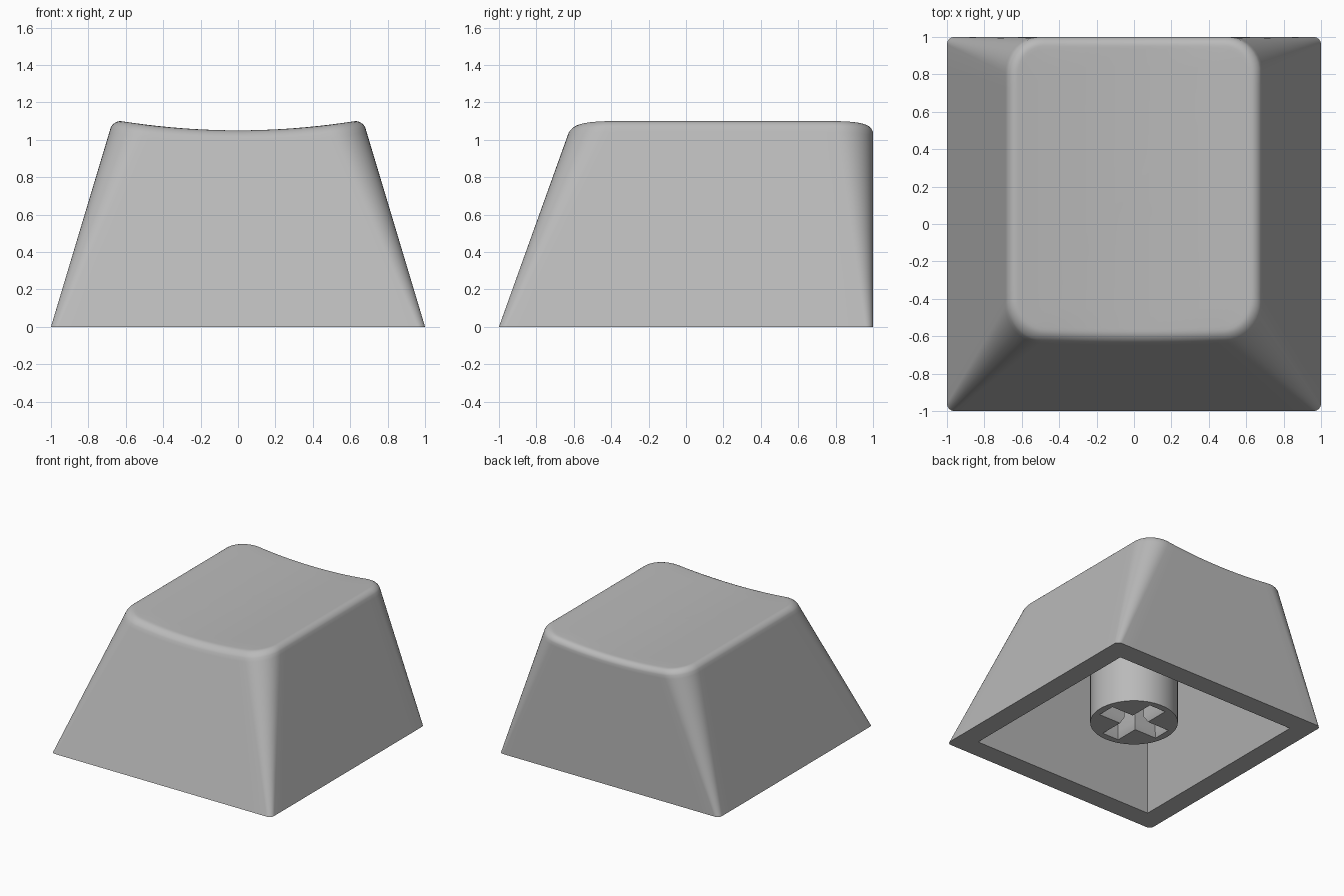
import bpy, bmesh
from math import sin, cos, pi, radians
from mathutils import Vector

if "Cube" in bpy.data.objects:
    bpy.data.objects.remove(bpy.data.objects["Cube"])

TOP_Z, FILLET = 1.1, 0.05


def dish(x):
    """Height of the scooped top, a shallow trough running along y."""
    return 1.05 + x * x / 7.9


def outline(hx, y0, y1, r, arc=10, side=16):
    """Rounded rectangle with a fixed point count, counter-clockwise."""
    corners = [(hx - r, y0 + r, -pi / 2), (hx - r, y1 - r, 0),
               (-hx + r, y1 - r, pi / 2), (-hx + r, y0 + r, pi)]
    arcs = [[Vector((cx + r * cos(a + i * pi / 2 / arc),
                     cy + r * sin(a + i * pi / 2 / arc))) for i in range(arc + 1)]
            for cx, cy, a in corners]
    pts = []
    for k in range(4):
        start, end = arcs[k][-1], arcs[(k + 1) % 4][0]
        pts += arcs[k] + [start.lerp(end, j / side) for j in range(1, side)]
    return pts


def outer_ring(inset, drop, f=1.0):
    """Ring on the tapered outside; f is the fraction of the full height."""
    low = outline(1 - inset, -1 + inset, 1 - inset, max(0.04 - inset, 0.0))
    high = outline(0.67 - inset, -0.605 + inset, 1 - inset, 0.2 - inset)
    ring = []
    for a, b in zip(low, high):
        z = (dish(b.x) - drop) * f
        p = a.lerp(b, z / TOP_Z)
        ring.append((p.x, p.y, z))
    return ring


def flat_ring(hx, y0, y1, z):
    return [(p.x, p.y, z) for p in outline(hx, y0, y1, 0)]


def finish(name, bm):
    bmesh.ops.remove_doubles(bm, verts=bm.verts, dist=1e-5)
    bmesh.ops.recalc_face_normals(bm, faces=bm.faces)
    mesh = bpy.data.meshes.new(name)
    bm.to_mesh(mesh)
    bm.free()
    ob = bpy.data.objects.new(name, mesh)
    bpy.context.collection.objects.link(ob)
    return ob


def activate(ob):
    bpy.ops.object.select_all(action='DESELECT')
    ob.select_set(True)
    bpy.context.view_layer.objects.active = ob


# Hollow cap: ceiling, inner walls, rim, outer walls, rounded edge, dished top
rings = [[(0, 0.17, 0.92)] * len(outline(1, -1, 1, 0)),
         flat_ring(0.555, -0.51, 0.833, 0.92),
         flat_ring(0.833, -0.833, 0.833, 0)]
rings += [outer_ring(0, FILLET, f) for f in (0, 0.25, 0.5, 0.75, 0.985)]
a0 = radians(12)
for i in range(7):
    a = a0 + (pi / 2 - a0) * i / 6
    rings.append(outer_ring(FILLET * (cos(a0) - cos(a)), FILLET * (1 - sin(a))))
edge = rings[-1]
for s in (0.98, 0.85, 0.7, 0.55, 0.4, 0.25, 0.12, 0):
    rings.append([(x * s, 0.2 + (y - 0.2) * s, dish(x * s)) for x, y, z in edge])

bm = bmesh.new()
loops = [[bm.verts.new(p) for p in ring] for ring in rings]
for lo, hi in zip(loops, loops[1:]):
    for i in range(len(lo)):
        j = (i + 1) % len(lo)
        bm.faces.new((lo[i], lo[j], hi[j], hi[i]))
cap = finish("cap_shell", bm)

# Round stem under the ceiling
bm = bmesh.new()
bmesh.ops.create_cone(bm, cap_ends=True, segments=64, radius1=0.33, radius2=0.33, depth=0.85)
bmesh.ops.translate(bm, verts=bm.verts, vec=(0, 0, 0.11 + 0.425))
stem = finish("stem", bm)

# Cross-shaped socket with a bevelled mouth: (half x, half y, z0, z1, taper)
for hx, hy, z0, z1, taper in ((0.25, 0.05, 0, 0.55, 0), (0.05, 0.25, 0, 0.55, 0),
                              (0.25, 0.05, 0.06, 0.16, 0.05), (0.05, 0.25, 0.06, 0.16, 0.05)):
    bm = bmesh.new()
    bmesh.ops.create_cube(bm, size=2)
    for v in bm.verts:
        grow = taper if v.co.z < 0 else 0
        v.co = (v.co.x * (hx + grow), v.co.y * (hy + grow), z0 if v.co.z < 0 else z1)
    cutter = finish("socket_cutter", bm)
    cutter.hide_render = True
    mod = stem.modifiers.new("socket", 'BOOLEAN')
    mod.operation, mod.solver, mod.object = 'DIFFERENCE', 'EXACT', cutter
    activate(stem)
    bpy.ops.object.modifier_apply(modifier=mod.name)
    bpy.data.objects.remove(cutter)

# Mid-grey plastic
grey = bpy.data.materials.new("grey_plastic")
grey.diffuse_color = (0.49, 0.49, 0.49, 1)
grey.use_nodes = True
grey.node_tree.nodes["Principled BSDF"].inputs["Base Color"].default_value = grey.diffuse_color
for ob in (cap, stem):
    ob.data.materials.clear()
    ob.data.materials.append(grey)
    activate(ob)
    bpy.ops.object.shade_smooth_by_angle(angle=radians(30))
